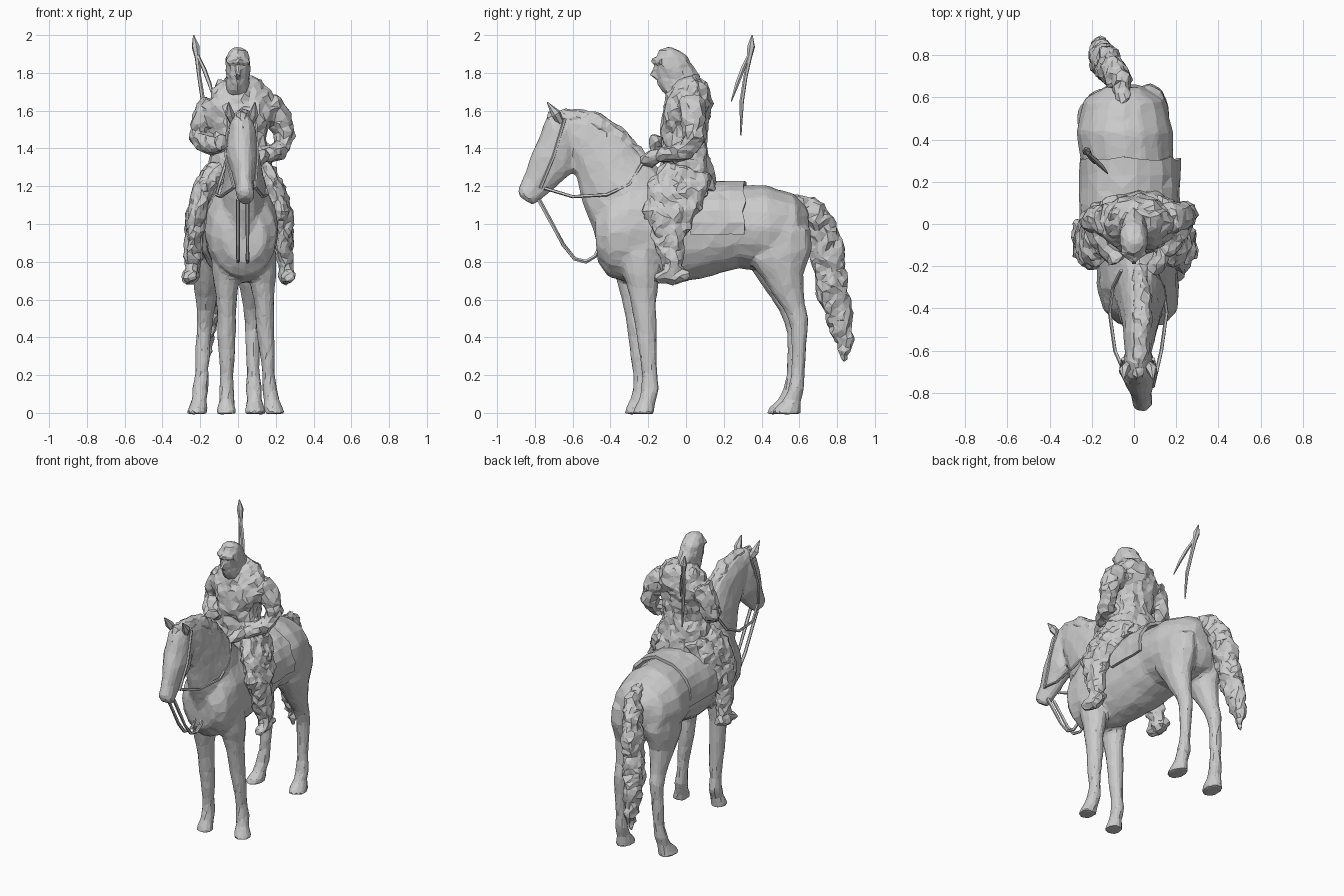
import bpy, bmesh, math, random
from mathutils import Vector

random.seed(4)


def skin(bm, rings):
    """Join rings of points into a closed tube."""
    vs = [[bm.verts.new(p) for p in r] for r in rings]
    n = len(vs[0])
    for a, b in zip(vs, vs[1:]):
        for i in range(n):
            bm.faces.new((a[i], a[(i + 1) % n], b[(i + 1) % n], b[i]))
    bm.faces.new(vs[0][::-1])
    bm.faces.new(vs[-1])


def loft(bm, secs, n=12):
    """Sections: x, first edge (y, z), opposite edge (y, z), half width."""
    rings = []
    for x, y1, z1, y2, z2, w in secs:
        c = Vector((x, (y1 + y2) / 2, (z1 + z2) / 2))
        h = Vector((0, (y1 - y2) / 2, (z1 - z2) / 2))
        rings.append([c + h * math.cos(a) + Vector((w * math.sin(a), 0, 0))
                      for a in (2 * math.pi * i / n for i in range(n))])
    skin(bm, rings)


def tube(bm, pts, n=8):
    """Path points: x, y, z, radius."""
    ps = [Vector(p[:3]) for p in pts]
    u = None
    rings = []
    for i, p in enumerate(ps):
        t = (ps[min(i + 1, len(ps) - 1)] - ps[max(i - 1, 0)]).normalized()
        if u is None:
            u = t.orthogonal()
        u = (u - t * u.dot(t)).normalized()
        v = t.cross(u)
        rings.append([p + (u * math.cos(a) + v * math.sin(a)) * pts[i][3]
                      for a in (2 * math.pi * k / n for k in range(n))])
    skin(bm, rings)


def make(name, bm, voxel=0, ratio=1.0, rough=0.0, scale=0.08):
    """Turn a bmesh into an object; optionally fuse, roughen and facet it."""
    bmesh.ops.recalc_face_normals(bm, faces=bm.faces)
    me = bpy.data.meshes.new(name)
    bm.to_mesh(me)
    bm.free()
    ob = bpy.data.objects.new(name, me)
    bpy.context.collection.objects.link(ob)
    if voxel:
        m = ob.modifiers.new("fuse", 'REMESH')
        m.mode = 'VOXEL'
        m.voxel_size = voxel
        m = ob.modifiers.new("soften", 'SMOOTH')
        m.factor, m.iterations = 0.5, 2
        if rough:
            tex = bpy.data.textures.new(name, 'CLOUDS')
            tex.noise_scale = scale
            m = ob.modifiers.new("folds", 'DISPLACE')
            m.texture, m.strength = tex, rough
        m = ob.modifiers.new("facets", 'DECIMATE')
        m.ratio = ratio
    return ob


# Horse: trunk, neck and head fused with the legs
bm = bmesh.new()
loft(bm, [(-.045, .64, 1.09, .665, .88, .09), (-.045, .57, 1.16, .61, .78, .19),
          (-.045, .43, 1.205, .45, .74, .23), (-.03, .25, 1.20, .28, .765, .215),
          (-.01, .05, 1.20, .06, .705, .20), (.01, -.15, 1.27, -.12, .685, .19),
          (.02, -.30, 1.25, -.30, .685, .195), (.03, -.41, 1.16, -.41, .72, .175),
          (.035, -.48, 1.06, -.47, .80, .11)], 16)
loft(bm, [(.02, -.05, 1.22, -.44, .85, .15), (.03, -.14, 1.29, -.48, .93, .135),
          (.03, -.24, 1.39, -.545, 1.1, .105), (.03, -.36, 1.515, -.575, 1.22, .085),
          (.025, -.50, 1.59, -.60, 1.31, .075), (.02, -.65, 1.605, -.61, 1.37, .06)])
loft(bm, [(.02, -.66, 1.61, -.57, 1.50, .05), (.02, -.735, 1.57, -.58, 1.36, .078),
          (.02, -.785, 1.45, -.60, 1.27, .085), (.03, -.82, 1.36, -.67, 1.21, .065),
          (.035, -.865, 1.24, -.75, 1.145, .048), (.04, -.893, 1.18, -.79, 1.11, .05),
          (.04, -.88, 1.14, -.81, 1.10, .035)])

hind = [(.34, .95, .65, .98, .10), (.33, .80, .66, .87, .10), (.42, .67, .61, .73, .075),
        (.51, .54, .62, .58, .05), (.545, .45, .64, .50, .044), (.55, .35, .63, .38, .04),
        (.545, .20, .62, .22, .036), (.53, .12, .615, .13, .044), (.50, .07, .60, .07, .04),
        (.45, .02, .60, .03, .052), (.44, -.005, .60, -.005, .056)]
fore = [(-.42, .95, -.20, .95, .08), (-.385, .75, -.18, .75, .08), (-.34, .60, -.20, .60, .056),
        (-.315, .45, -.20, .43, .05), (-.305, .37, -.20, .35, .046), (-.28, .20, -.195, .20, .036),
        (-.285, .12, -.185, .12, .042), (-.295, .07, -.205, .06, .04),
        (-.32, .02, -.215, .03, .05), (-.33, -.005, -.215, -.005, .055)]
for prof, x0, x1, dy in ((hind, -.15, -.22, -.015), (hind, .07, .09, .01),
                         (fore, -.06, -.06, 0), (fore, .12, .195, .045)):
    k = len(prof) - 1
    loft(bm, [(x0 + (x1 - x0) * i / k, p[0] + dy, p[1], p[2] + dy, p[3], p[4])
              for i, p in enumerate(prof)], 10)
make("horse", bm, .014, .10, .012, .12)

# Ears, mane ridge and forelock
bm = bmesh.new()
for s in (-1, 1):
    tube(bm, [(.02 + s * .045, -.665, 1.54, .02), (.02 + s * .065, -.69, 1.585, .026),
              (.02 + s * .07, -.735, 1.645, .003)], 6)
make("ears", bm)
bm = bmesh.new()
loft(bm, [(.02, -.77, 1.50, -.75, 1.48, .012), (.02, -.72, 1.60, -.66, 1.53, .03),
          (.03, -.60, 1.615, -.57, 1.50, .045), (.035, -.45, 1.59, -.46, 1.46, .05),
          (.04, -.32, 1.495, -.38, 1.38, .05), (.03, -.18, 1.345, -.27, 1.25, .045)], 8)
make("mane", bm, .012, .12, .025, .05)

# Tail
bm = bmesh.new()
loft(bm, [(-.045, .57, 1.16, .60, 1.08, .03), (-.06, .69, 1.145, .62, 1.04, .05),
          (-.09, .78, 1.04, .65, .93, .06), (-.12, .835, .88, .665, .80, .065),
          (-.145, .855, .68, .695, .62, .065), (-.16, .885, .48, .75, .46, .05),
          (-.165, .88, .36, .80, .34, .03), (-.165, .85, .275, .83, .275, .01)])
make("tail", bm, .012, .12, .05, .06)

# Saddle blanket draped over the back
bm = bmesh.new()
cols, rows = 14, 5
grid = []
for j in range(rows):
    y = .02 + .29 * j / (rows - 1)
    grid.append([])
    for i in range(cols):
        a = math.radians(-104 + 208 * i / (cols - 1))
        r = 1 + random.uniform(-.01, .03)
        grid[-1].append(bm.verts.new((-.02 + .237 * r * math.sin(a),
                                      y + random.uniform(-.012, .012),
                                      1.0 + .225 * r * math.cos(a))))
for a, b in zip(grid, grid[1:]):
    for i in range(cols - 1):
        bm.faces.new((a[i], a[i + 1], b[i + 1], b[i]))
bmesh.ops.triangulate(bm, faces=bm.faces)
make("saddle_blanket", bm).modifiers.new("thickness", 'SOLIDIFY').thickness = .02

# Rider coat: torso, sleeves, cape points
bm = bmesh.new()
loft(bm, [(.01, -.15, 1.22, .18, 1.17, .19), (.01, -.14, 1.31, .15, 1.27, .175),
          (.01, -.13, 1.41, .11, 1.40, .145), (.01, -.14, 1.50, .12, 1.52, .155),
          (.02, -.13, 1.60, .14, 1.63, .19), (.02, -.10, 1.68, .12, 1.73, .16),
          (.01, -.08, 1.73, .07, 1.80, .08)])
tube(bm, [(.15, .02, 1.63, .085), (.225, .04, 1.55, .07), (.25, .05, 1.46, .06),
          (.225, .0, 1.39, .057), (.14, -.13, 1.36, .042), (.08, -.23, 1.33, .035)])
tube(bm, [(-.12, .02, 1.63, .085), (-.185, .02, 1.55, .068), (-.21, .02, 1.46, .056),
          (-.165, -.06, 1.42, .052), (-.08, -.18, 1.43, .042)])
for s in (-1, 1):
    tube(bm, [(.01 + s * .09, .03, 1.66, .06), (.01 + s * .115, .05, 1.77, .01)], 6)
make("rider_coat", bm, .012, .10, .045, .07)

# Hooded head with nose and brow
bm = bmesh.new()
loft(bm, [(.0, -.11, 1.68, .09, 1.72, .07), (.0, -.155, 1.745, .07, 1.79, .062),
          (.0, -.165, 1.83, .03, 1.85, .07), (.0, -.165, 1.875, .01, 1.885, .066),
          (.0, -.14, 1.92, -.03, 1.915, .048), (.0, -.10, 1.937, -.07, 1.935, .02)], 10)
tube(bm, [(0, -.15, 1.85, .012), (0, -.18, 1.79, .018), (0, -.14, 1.77, .012)], 6)
tube(bm, [(-.06, -.13, 1.86, .015), (0, -.17, 1.865, .02), (.06, -.13, 1.86, .015)], 6)
make("rider_head", bm, .01, .12, .012, .05)

# Rider legs with coat flaps and boots
for s, name in ((-1, "rider_leg_left"), (1, "rider_leg_right")):
    bm = bmesh.new()
    loft(bm, [(.01 + s * .10, -.12, 1.33, .14, 1.26, .09), (.005 + s * .18, -.20, 1.22, .11, 1.13, .07),
              (.005 + s * .225, -.225, 1.07, .04, 1.01, .06), (.005 + s * .24, -.18, .92, .0, .92, .05),
              (.005 + s * .245, -.13, .80, -.01, .80, .042), (.005 + s * .25, -.115, .72, .0, .72, .038)], 10)
    tube(bm, [(s * .25, .02, .73, .03), (s * .255, -.06, .725, .042),
              (s * .265, -.13, .715, .034), (s * .27, -.165, .71, .015)])
    make(name, bm, .011, .11, .045, .06)

# Reins, cheek straps and hanging lead rope
bm = bmesh.new()
for s in (-1, 1):
    path = [(.035 + s * .06, -.75, 1.19), (.02 + s * .11, -.60, 1.145), (.02 + s * .135, -.42, 1.155),
            (.02 + s * .12, -.30, 1.21), (.02 + s * .08, -.22, 1.34)]
    tube(bm, [(*p, .009) for p in path], 5)
    path = [(.035 + s * .055, -.77, 1.19), (.02 + s * .083, -.70, 1.36), (.02 + s * .072, -.64, 1.56)]
    tube(bm, [(*p, .009) for p in path], 5)
make("reins", bm)
bm = bmesh.new()
for x in (.0, .05):
    path = [(x, -.78, 1.13), (x, -.72, 1.02), (x, -.65, .89), (x, -.59, .815),
            (x, -.53, .80), (x, -.48, .83), (x, -.45, .90), (x, -.48, 1.0)]
    tube(bm, [(*p, .009 + random.uniform(-.002, .003)) for p in path], 5)
make("lead_rope", bm)

# Slung spear tip with tassel behind the rider
bm = bmesh.new()
tube(bm, [(-.235, .35, 2.0, .003), (-.225, .345, 1.94, .021), (-.215, .335, 1.88, .014),
          (-.205, .315, 1.78, .011), (-.185, .295, 1.65, .012), (-.175, .29, 1.47, .004)], 6)
make("spear", bm)
bm = bmesh.new()
tube(bm, [(-.212, .33, 1.89, .008), (-.18, .30, 1.82, .012), (-.15, .27, 1.74, .011),
          (-.125, .24, 1.65, .003)], 5)
make("spear_tassel", bm)
